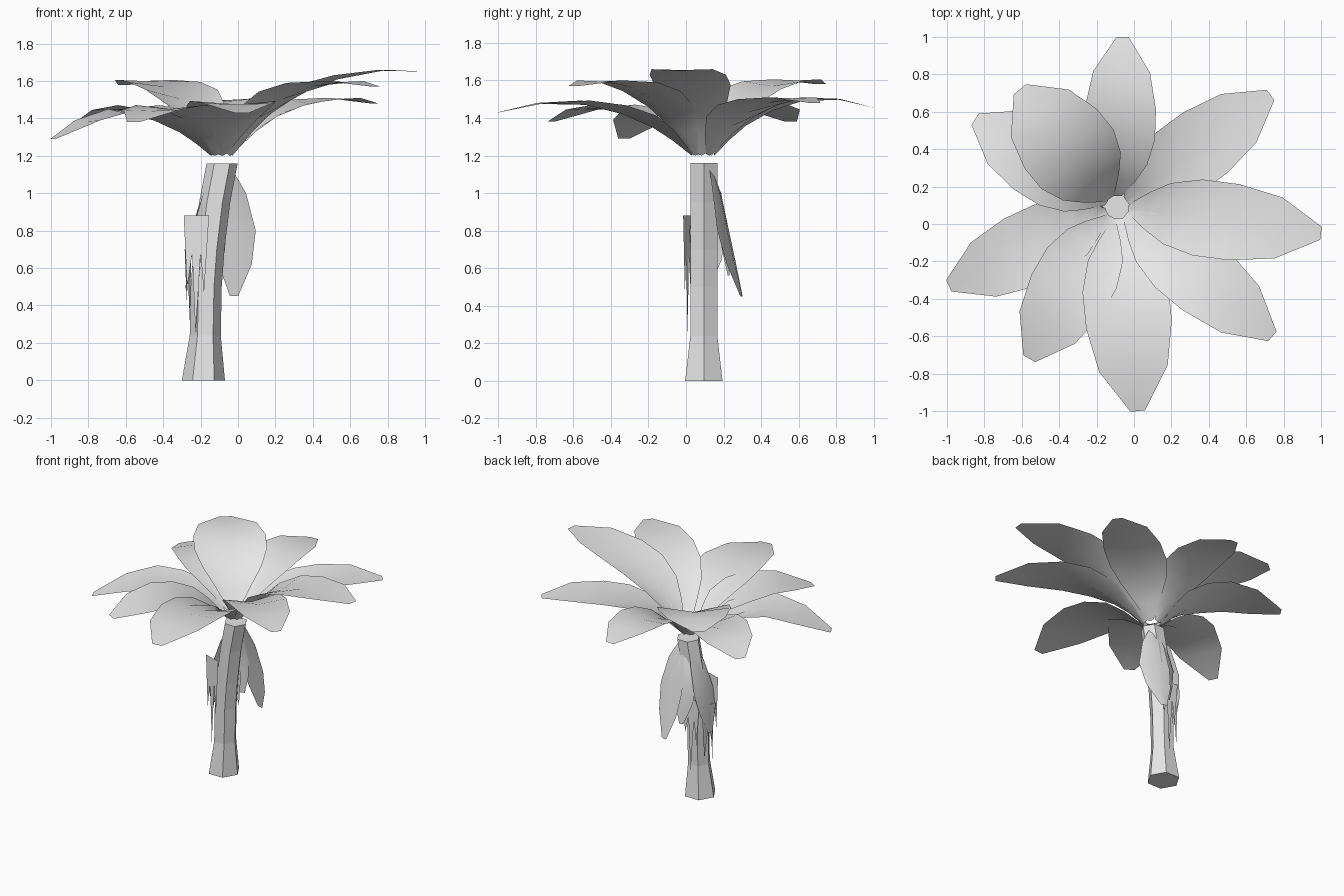
import bpy, bmesh, math
from mathutils import Vector

cube = bpy.data.objects.get("Cube")
if cube:
    bpy.data.objects.remove(cube, do_unlink=True)

grey = bpy.data.materials.new("light_grey")
grey.use_nodes = True
grey.diffuse_color = (0.8, 0.8, 0.8, 1)
grey.node_tree.nodes["Principled BSDF"].inputs["Base Color"].default_value = (0.8, 0.8, 0.8, 1)


def make(name, bm, smooth):
    mesh = bpy.data.meshes.new(name)
    bm.to_mesh(mesh)
    bm.free()
    mesh.materials.append(grey)
    for p in mesh.polygons:
        p.use_smooth = smooth
    obj = bpy.data.objects.new(name, mesh)
    bpy.context.collection.objects.link(obj)
    return obj


def sheet(name, centres, side, widths, lift):
    """Leaf blade: edge, midrib, edge at each station; lift moves the edges."""
    bm = bmesh.new()
    rows = []
    for c, w, up in zip(centres, widths, lift):
        half = side * w / 2
        rows.append([bm.verts.new(c + half + up), bm.verts.new(c), bm.verts.new(c - half + up)])
    for a, b in zip(rows, rows[1:]):
        for i in range(2):
            bm.faces.new((a[i], a[i + 1], b[i + 1], b[i]))
    make(name, bm, True)


# Trunk: leaning hexagonal loft, flared at the foot
bm = bmesh.new()
rings = []
for z, x, r in [(0, -.185, .115), (.24, -.175, .083), (.5, -.17, .083),
                (.7, -.155, .083), (.95, -.125, .083), (1.16, -.085, .083)]:
    rings.append([bm.verts.new((x + r * math.cos(i * math.pi / 3),
                                .095 + r * math.sin(i * math.pi / 3), z)) for i in range(6)])
for a, b in zip(rings, rings[1:]):
    for i in range(6):
        j = (i + 1) % 6
        bm.faces.new((a[i], a[j], b[j], b[i]))
bm.faces.new(rings[0][::-1])
bm.faces.new(rings[-1])
make("trunk", bm, False)

# Crown leaves: steep at the heart, levelling out towards the tip
HEART = Vector((-.09, .09, 0))
STATIONS = [0, .1, .2, .36, .55, .78, 1]
WIDTHS = [.12, .5, .8, 1, 1, .8, .17]
FOLDS = [.5, .45, .35, .2, .1, .03, 0]
RISE = [0, .3, .55, .82, 1]


def crown_leaf(name, tip_x, tip_y, tip_z, mid_z, width):
    tip = Vector((tip_x, tip_y, 0))
    out = (tip - HEART).normalized()
    start = HEART + out * .06
    heights = [1.2 + (mid_z - 1.2) * k for k in RISE]
    heights += [(mid_z + tip_z) / 2 + .025, tip_z]
    centres = [start.lerp(tip, t) + Vector((0, 0, z)) for t, z in zip(STATIONS, heights)]
    widths = [width * k for k in WIDTHS]
    lift = [Vector((0, 0, f * w / 2)) for f, w in zip(FOLDS, widths)]
    sheet(name, centres, out.cross(Vector((0, 0, 1))), widths, lift)


crown_leaf("back_leaf", -.06, 1.0, 1.455, 1.49, .38)
crown_leaf("back_right_leaf", .73, .69, 1.48, 1.48, .40)
crown_leaf("right_leaf", 1.0, -.05, 1.65, 1.61, .41)
crown_leaf("front_right_leaf", .74, -.60, 1.57, 1.57, .40)
crown_leaf("front_leaf", .02, -1.0, 1.43, 1.47, .46)
crown_leaf("front_left_leaf", -.56, -.72, 1.38, 1.45, .43)
crown_leaf("left_leaf", -.99, -.33, 1.29, 1.43, .40)
crown_leaf("back_left_leaf", -.85, .56, 1.38, 1.45, .42)
crown_leaf("upper_back_left_leaf", -.61, .72, 1.58, 1.57, .50)


# Withered leaves hanging down the trunk
def hanging_leaf(name, centres, side, width):
    side = Vector(side).normalized()
    centres = [Vector(c) for c in centres]
    inward = side.cross(Vector((0, 0, 1))) * .1
    if inward.dot(centres[-1] - centres[0]) > 0:
        inward.negate()
    widths = [width * k for k in (.15, .7, 1, .8, .2)]
    sheet(name, centres, side, widths, [inward * w for w in widths])


hanging_leaf("hanging_leaf_back_right", [(-.06, .13, 1.15), (-.03, .18, 1.0), (-.01, .22, .8),
             (-.01, .26, .62), (-.02, .30, .45)], (1, -.28, 0), .23)
hanging_leaf("hanging_leaf_left", [(-.13, .11, 1.13), (-.19, .12, 1.0), (-.25, .12, .8),
             (-.275, .11, .64), (-.28, .10, .49)], (.1, 1, 0), .2)
hanging_leaf("hanging_leaf_back", [(-.10, .14, 1.12), (-.12, .18, 1.0), (-.14, .21, .84),
             (-.13, .22, .7), (-.12, .23, .56)], (1, .3, 0), .15)


# Ragged bark flaps: a straight top with torn points below
def bark_flap(name, left, right, top, tips, notch):
    left, right = Vector(left), Vector(right)
    bm = bmesh.new()
    outline = [left + Vector((0, 0, top)), right + Vector((0, 0, top))]
    n = len(tips)
    for i in reversed(range(n)):
        outline.append(left.lerp(right, (i + .4) / n) + Vector((0, 0, tips[i])))
        if i:
            outline.append(left.lerp(right, i / n) + Vector((0, 0, notch)))
    bm.faces.new([bm.verts.new(p) for p in outline])
    make(name, bm, False)


bark_flap("bark_flap_front", (-.29, .03, 0), (-.155, -.015, 0), .88, [.49, .24, .46], .68)
bark_flap("bark_flap_back", (-.10, .18, 0), (-.24, .18, 0), .74, [.48, .2, .4], .6)
bark_flap("bark_flap_left", (-.25, .17, 0), (-.285, .05, 0), .7, [.3, .42], .55)
